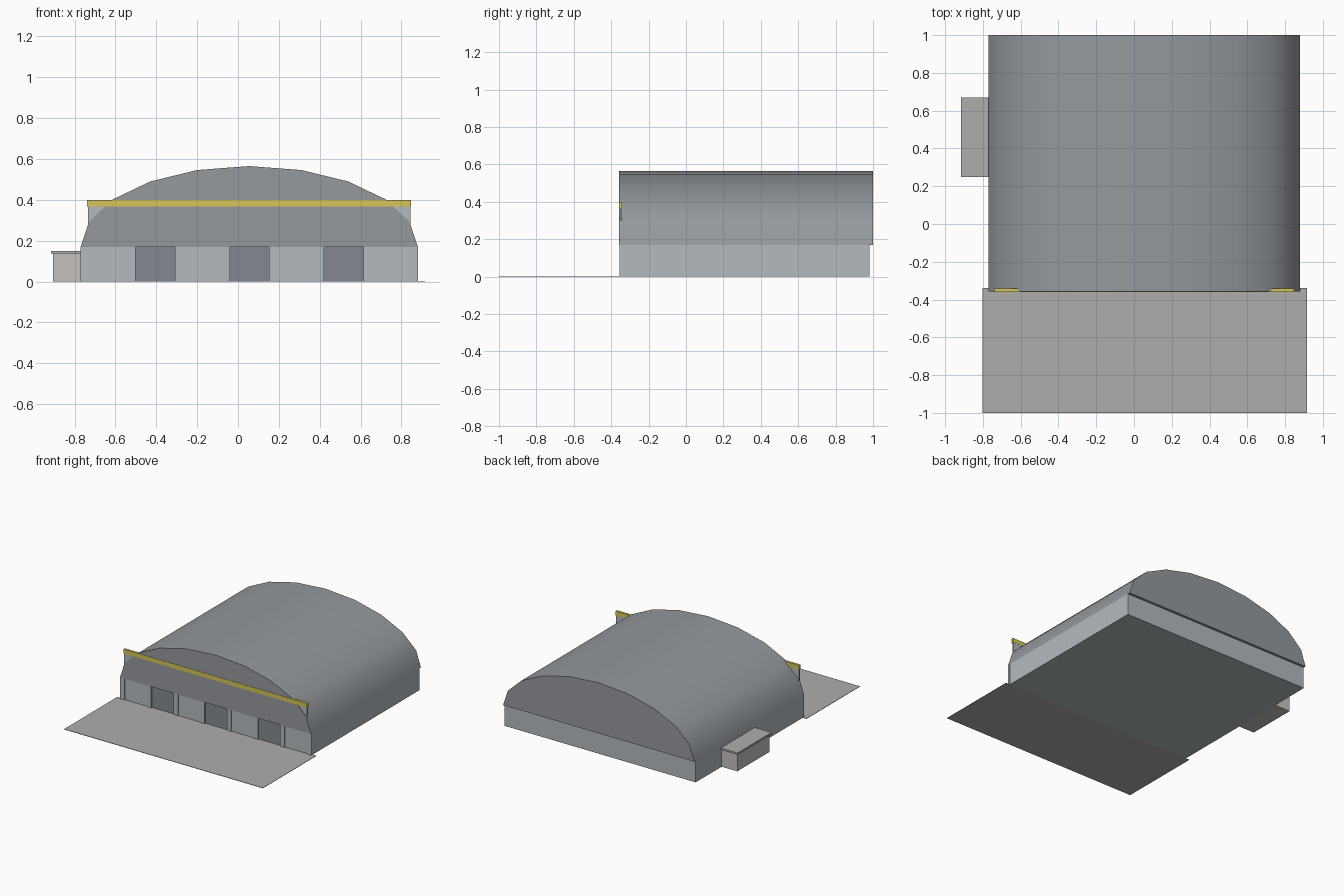
import bpy, bmesh, math

if "Cube" in bpy.data.objects:
    bpy.data.objects.remove(bpy.data.objects["Cube"])

CX, HALF = 0.055, 0.825          # hall centre line and half width
WALL_H, ROOF_RISE = 0.17, 0.395


def material(name, rgb):
    m = bpy.data.materials.new(name)
    m.diffuse_color = (*rgb, 1)
    m.use_nodes = True
    m.node_tree.nodes["Principled BSDF"].inputs["Base Color"].default_value = m.diffuse_color
    return m


roof_grey = material("roof_grey", (0.30, 0.32, 0.34))
wall_grey = material("wall_grey", (0.45, 0.49, 0.52))
door_grey = material("door_grey", (0.23, 0.25, 0.28))
yellow = material("yellow_trim", (0.68, 0.55, 0.10))
concrete = material("concrete", (0.42, 0.42, 0.41))
plaster = material("plaster", (0.56, 0.53, 0.51))


def finish(name, bm, mat):
    bmesh.ops.recalc_face_normals(bm, faces=bm.faces[:])
    me = bpy.data.meshes.new(name)
    bm.to_mesh(me)
    bm.free()
    me.materials.append(mat)
    ob = bpy.data.objects.new(name, me)
    bpy.context.collection.objects.link(ob)
    return ob


def box(name, x, y, z, mat):
    bm = bmesh.new()
    bmesh.ops.create_cube(bm, size=1)
    for v in bm.verts:
        v.co = [(r[0] + r[1]) / 2 + c * (r[1] - r[0]) for c, r in zip(v.co, (x, y, z))]
    return finish(name, bm, mat)


# Hall walls
box("hall_walls", (CX - HALF, CX + HALF), (-0.343, 0.98), (0, WALL_H), wall_grey)

# Arched roof: half ellipse in ten segments, swept along y
bm = bmesh.new()
arc = [(CX + HALF * math.cos(math.pi * i / 10), WALL_H + ROOF_RISE * math.sin(math.pi * i / 10))
       for i in range(11)]
end = bm.faces.new([bm.verts.new((x, -0.357, z)) for x, z in arc])
ext = bmesh.ops.extrude_face_region(bm, geom=[end], use_keep_orig=True)
bmesh.ops.translate(bm, vec=(0, 1.357, 0),
                    verts=[g for g in ext["geom"] if isinstance(g, bmesh.types.BMVert)])
roof = finish("arched_roof", bm, roof_grey)
bpy.context.view_layer.objects.active = roof
roof.select_set(True)
bpy.ops.object.shade_smooth_by_angle(angle=math.radians(40))

# Front posts with door leaves between them, every second leaf dark and set back
PITCH, POST = 0.2306, 0.019
first = CX - HALF + POST
for i in range(8):
    x = first + i * PITCH
    box(f"door_post_{i + 1}", (x - POST, x + POST), (-0.356, -0.34), (0, WALL_H), wall_grey)
    if i < 7:
        dark = i % 2 == 1
        box(f"door_leaf_{i + 1}", (x + POST, x + PITCH - POST),
            (-0.346 if dark else -0.350, -0.34), (0, WALL_H), door_grey if dark else wall_grey)

# Front parapet panel and its yellow band
box("parapet_panel", (-0.735, 0.845), (-0.354, -0.342), (0.20, 0.366), wall_grey)
box("yellow_band", (-0.738, 0.848), (-0.3595, -0.341), (0.366, 0.40), yellow)

# Side annex
box("annex_walls", (-0.905, -0.77), (0.26, 0.66), (0, 0.136), plaster)
box("annex_roof", (-0.915, -0.77), (0.25, 0.67), (0.136, 0.15), concrete)

# Paved apron in front
box("apron", (-0.803, 0.915), (-1.0, -0.34), (0, 0.003), concrete)
